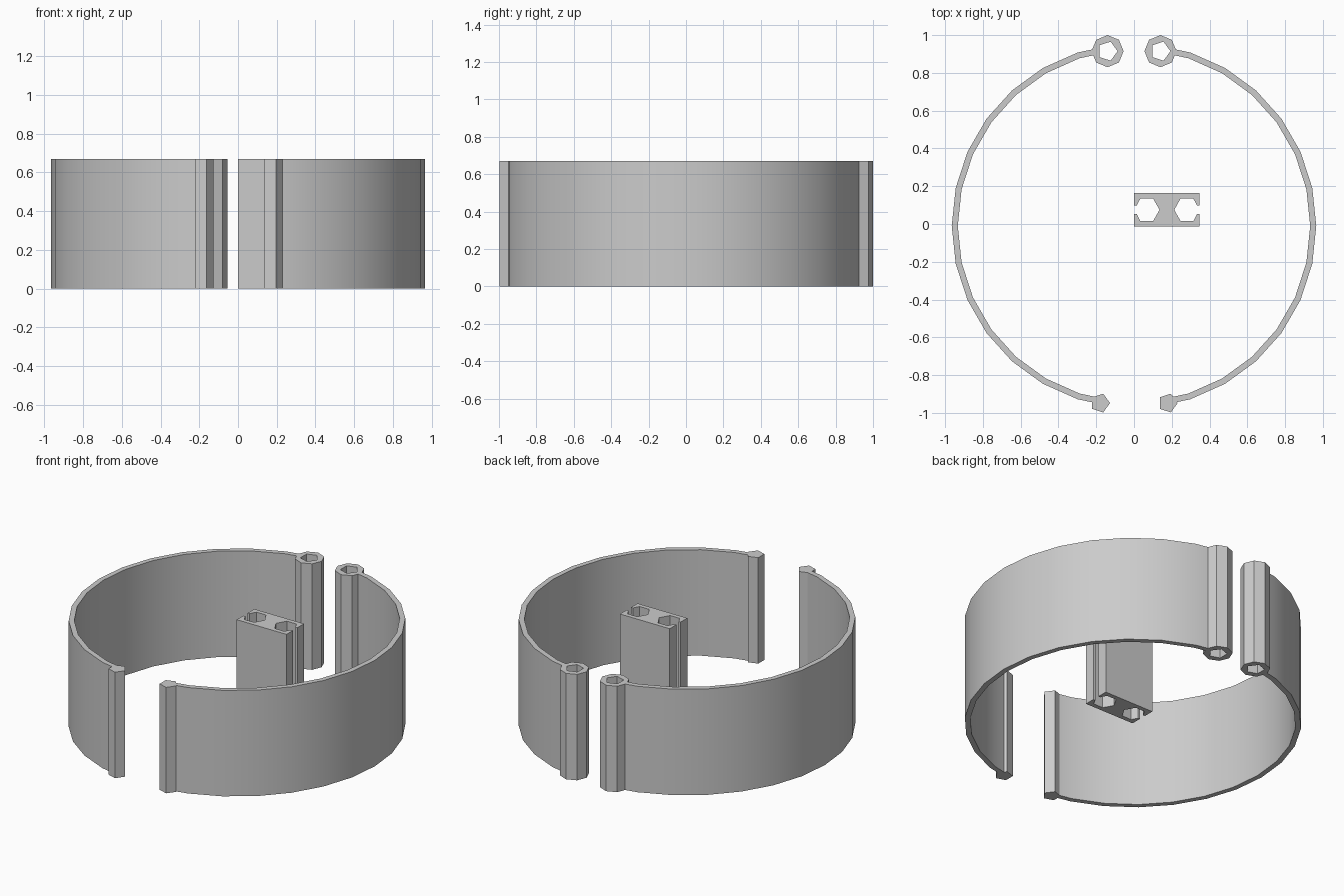
import bpy, bmesh
from math import sin, cos, radians, tau

HEIGHT = 0.67
BAND_Y = -0.01

cube = bpy.data.objects.get("Cube")
if cube:
    bpy.data.objects.remove(cube, do_unlink=True)

grey = bpy.data.materials.new("plain grey")
grey.use_nodes = True
colour = (0.6, 0.6, 0.6, 1)
grey.diffuse_color = colour
grey.node_tree.nodes["Principled BSDF"].inputs["Base Color"].default_value = colour


def polygon(x, y, radius, sides):
    return [(x + radius * cos(tau * i / sides), y + radius * sin(tau * i / sides))
            for i in range(sides)]


def prism(name, *outlines):
    """Extrude a flat outline, with optional hole outlines, to full height."""
    bm = bmesh.new()
    edges = []
    for outline in outlines:
        verts = [bm.verts.new((x, y, 0)) for x, y in outline]
        edges += [bm.edges.new((a, b)) for a, b in zip(verts, verts[1:] + verts[:1])]
    bmesh.ops.triangle_fill(bm, edges=edges, use_beauty=True, use_dissolve=False)
    grown = bmesh.ops.extrude_face_region(bm, geom=bm.faces[:], use_keep_orig=True)
    top = [g for g in grown["geom"] if isinstance(g, bmesh.types.BMVert)]
    bmesh.ops.translate(bm, verts=top, vec=(0, 0, HEIGHT))
    bmesh.ops.recalc_face_normals(bm, faces=bm.faces[:])
    mesh = bpy.data.meshes.new(name)
    bm.to_mesh(mesh)
    bm.free()
    mesh.materials.append(grey)
    obj = bpy.data.objects.new(name, mesh)
    bpy.context.collection.objects.link(obj)
    return obj


def arc(radius, side):
    """Half circle of chords, cut short half way along the end chords."""
    points = []
    for angle in [-78, *range(-72, 73, 12), 78]:
        r = radius * cos(radians(6)) if abs(angle) == 78 else radius
        points.append((side * r * cos(radians(angle)), BAND_Y + r * sin(radians(angle))))
    return points


for label, side in (("left", 1), ("right", -1)):
    # Curved band
    band = prism(label + "_band", arc(0.965, side) + arc(0.933, side)[::-1])
    bpy.ops.object.select_all(action="DESELECT")
    band.select_set(True)
    bpy.context.view_layer.objects.active = band
    bpy.ops.object.shade_smooth_by_angle(angle=radians(30))
    # Hollow hinge barrel at the back, solid bead at the front
    prism(label + "_hinge_barrel", polygon(side * 0.14, 0.915, 0.085, 8),
          polygon(side * 0.14, 0.915, 0.053, 5))
    prism(label + "_end_bead", polygon(side * 0.179, -0.948, 0.052, 5))

# Connector block with two slotted hexagonal channels, traced as one outline
mid_x, mid_y = 0.174, 0.075
quarter = [(0, 0.088), (0.174, 0.088), (0.174, 0.022), (0.16, 0.022),
           (0.14, 0.06), (0.073, 0.06), (0.039, 0)]
right_side = quarter + [(x, -y) for x, y in quarter[-2::-1]]
left_side = [(-x, y) for x, y in right_side[-2:0:-1]]
prism("connector_block", [(mid_x + x, mid_y + y) for x, y in right_side + left_side])
